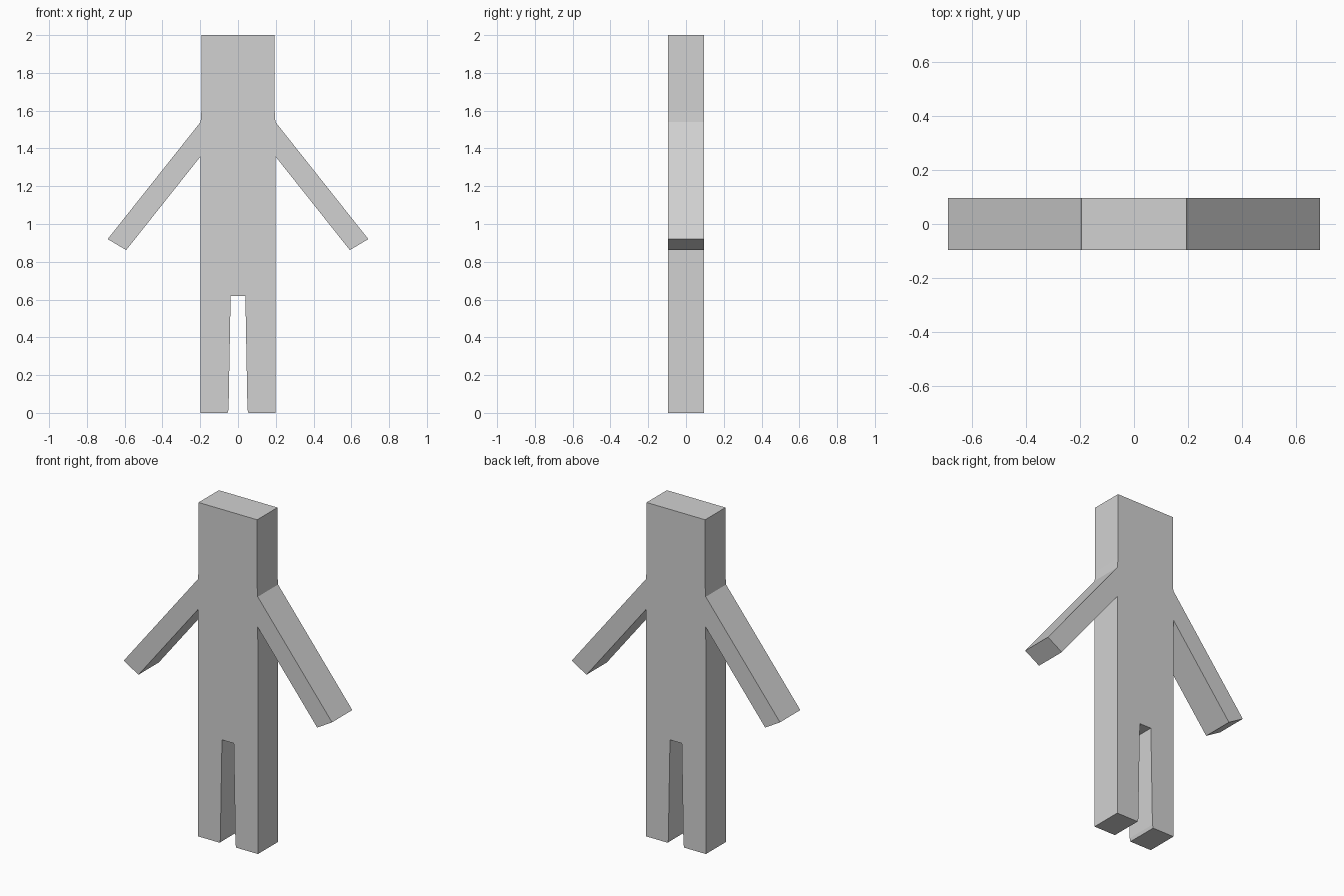
import bpy, bmesh

if "Cube" in bpy.data.objects:
    bpy.data.objects.remove(bpy.data.objects["Cube"])

HALF_DEPTH = 0.096

grey = bpy.data.materials.new("light grey")
grey.diffuse_color = (0.64, 0.64, 0.64, 1)
grey.use_nodes = True
grey.node_tree.nodes["Principled BSDF"].inputs["Base Color"].default_value = grey.diffuse_color

# right half of the outline, from the crown down to the crotch
half = [
    (0.194, 2.0), (0.194, 1.60), (0.198, 1.54),       # head side and shoulder
    (0.69, 0.92), (0.592, 0.862), (0.198, 1.358),     # arm, hand end, armpit
    (0.199, 0.0), (0.055, 0.0), (0.05, 0.02),         # leg and foot
    (0.039, 0.62),                                    # crotch corner
]
outline = half + [(-x, z) for x, z in reversed(half)]

# extrude the outline front to back
bm = bmesh.new()
front = bm.faces.new([bm.verts.new((x, -HALF_DEPTH, z)) for x, z in outline])
result = bmesh.ops.extrude_face_region(bm, geom=[front], use_keep_orig=True)
moved = [v for v in result["geom"] if isinstance(v, bmesh.types.BMVert)]
bmesh.ops.translate(bm, verts=moved, vec=(0, 2 * HALF_DEPTH, 0))
bmesh.ops.triangulate(bm, faces=[f for f in bm.faces if len(f.verts) > 4])
bmesh.ops.recalc_face_normals(bm, faces=bm.faces)

mesh = bpy.data.meshes.new("figure_body")
bm.to_mesh(mesh)
bm.free()
mesh.materials.append(grey)
body = bpy.data.objects.new("figure_body", mesh)
bpy.context.collection.objects.link(body)
